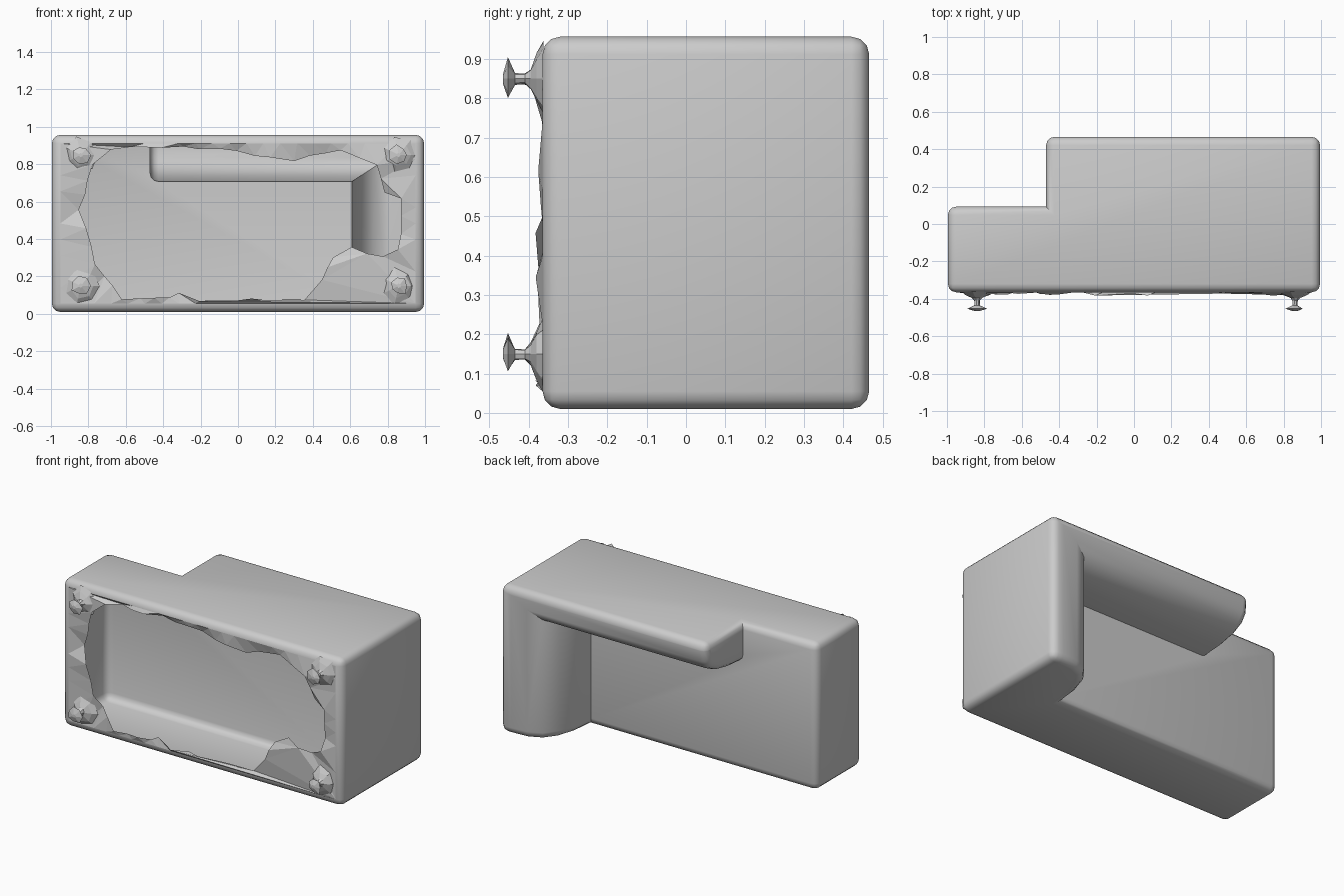
import bpy, bmesh, math, random
from mathutils import Vector

random.seed(4)
if "Cube" in bpy.data.objects:
    bpy.data.objects.remove(bpy.data.objects["Cube"])

grey = bpy.data.materials.new("soft_grey")
grey.use_nodes = True
COLOR = (0.6, 0.6, 0.6, 1)
grey.diffuse_color = COLOR
grey.node_tree.nodes["Principled BSDF"].inputs["Base Color"].default_value = COLOR

SIDE = 0.995                   # half width
LOW, HIGH = 0.01, 0.957        # extent in z
BOTTOM, SEAT, TOP = -0.365, 0.093, 0.466   # levels in y
ROUND = 0.045


def add_object(name, bm):
    mesh = bpy.data.meshes.new(name)
    bmesh.ops.recalc_face_normals(bm, faces=bm.faces)
    bm.to_mesh(mesh)
    bm.free()
    mesh.materials.append(grey)
    obj = bpy.data.objects.new(name, mesh)
    bpy.context.collection.objects.link(obj)
    return obj


def prism(name, outline, along):
    """Extrude a closed outline of 3D points along a vector."""
    bm = bmesh.new()
    face = bm.faces.new([bm.verts.new(p) for p in outline])
    new = bmesh.ops.extrude_face_region(bm, geom=[face])["geom"]
    bmesh.ops.translate(bm, vec=along, verts=[v for v in new if isinstance(v, bmesh.types.BMVert)])
    return add_object(name, bm)


def smooth(obj, angle):
    bpy.ops.object.select_all(action='DESELECT')
    obj.select_set(True)
    bpy.context.view_layer.objects.active = obj
    bpy.ops.object.shade_smooth_by_angle(angle=math.radians(angle))


# Padded cross-section shared by backrest and armrest: (thickness, level)
pad = [(0, -0.05), (0.26, -0.05), (0.24, 0.22), (0.215, 0.34),
       (0.175, 0.42), (0.12, 0.458), (0.05, TOP), (0, TOP)]

body = prism("sofa_shell", [(-SIDE, BOTTOM, LOW), (SIDE, BOTTOM, LOW),
                            (SIDE, SEAT, LOW), (-SIDE, SEAT, LOW)], (0, 0, HIGH - LOW))
backrest = prism("backrest_helper", [(-0.47, y, HIGH - t) for t, y in pad], (0.47 + SIDE, 0, 0))
armrest = prism("armrest_helper", [(SIDE - t * 1.55, y, LOW) for t, y in pad], (0, 0, HIGH - LOW))

# Join the three volumes
for part in (backrest, armrest):
    mod = body.modifiers.new("join", 'BOOLEAN')
    mod.operation, mod.solver, mod.object = 'UNION', 'EXACT', part
bpy.context.view_layer.update()
joined = body.evaluated_get(bpy.context.evaluated_depsgraph_get())
bm = bmesh.new()
bm.from_mesh(joined.to_mesh())
joined.to_mesh_clear()
body.modifiers.clear()
for part in (backrest, armrest):
    bpy.data.objects.remove(part)

# Round the outer edges and open the underside
bmesh.ops.remove_doubles(bm, verts=bm.verts, dist=0.001)
bmesh.ops.dissolve_limit(bm, angle_limit=0.02, verts=bm.verts, edges=bm.edges)
bmesh.ops.recalc_face_normals(bm, faces=bm.faces)
sharp = [e for e in bm.edges if e.is_manifold and e.is_convex and e.calc_face_angle() > 0.85]
bmesh.ops.bevel(bm, geom=sharp, offset=ROUND, offset_type='OFFSET', segments=3,
                profile=0.5, affect='EDGES', clamp_overlap=True)
under = [f for f in bm.faces if f.normal.y < -0.98 and f.calc_center_median().y < BOTTOM + 0.005]
bmesh.ops.delete(bm, geom=under, context='FACES')
bm.to_mesh(body.data)
bm.free()
smooth(body, 40)

# Torn lining left around the open underside
hole = [(-0.77, 0.80), (-0.67, 0.88), (-0.5, 0.895), (-0.3, 0.89), (0, 0.87), (0.18, 0.83),
        (0.3, 0.82), (0.55, 0.88), (0.74, 0.8), (0.79, 0.65), (0.87, 0.62), (0.86, 0.34),
        (0.78, 0.31), (0.6, 0.35), (0.5, 0.31), (0.44, 0.18), (0.36, 0.08), (-0.2, 0.075),
        (-0.31, 0.12), (-0.36, 0.08), (-0.62, 0.085), (-0.76, 0.27), (-0.85, 0.55)]
edge_x, edge_lo, edge_hi = SIDE - ROUND, LOW + ROUND, HIGH - ROUND
bm = bmesh.new()


def loop(points, ragged):
    """Closed edge loop, split into short pieces; ragged loops are jittered."""
    verts = []
    for i, p in enumerate(points):
        a, b = Vector(p), Vector(points[(i + 1) % len(points)])
        count = max(1, round((b - a).length / 0.09))
        for k in range(count):
            x, z = a.lerp(b, k / count)
            y = BOTTOM
            if ragged:
                y += random.uniform(-0.02, 0.025)
                x += random.uniform(-0.01, 0.01)
                z += random.uniform(-0.008, 0.008)
            verts.append(bm.verts.new((x, y, z)))
    return [bm.edges.new((v, verts[(i + 1) % len(verts)])) for i, v in enumerate(verts)]


rim = [(-edge_x, edge_lo), (edge_x, edge_lo), (edge_x, edge_hi), (-edge_x, edge_hi)]
edges = loop(rim, False) + loop(hole, True)
bmesh.ops.triangle_fill(bm, use_beauty=True, edges=edges, normal=(0, -1, 0))
add_object("torn_lining", bm)

# Four small flared feet, turned from a profile
foot = [(0.095, -0.362), (0.065, -0.38), (0.028, -0.395), (0.015, -0.41),
        (0.015, -0.435), (0.052, -0.453), (0.012, -0.466)]
SIDES = 7
for side, x in (("right", -0.84), ("left", 0.86)):
    for end, z in (("front", 0.15), ("back", 0.85)):
        bm = bmesh.new()
        rings = []
        for r, y in foot:
            ring = []
            for i in range(SIDES):
                a = math.tau * i / SIDES
                s = r * random.uniform(0.75, 1.1)
                ring.append(bm.verts.new((x + s * math.cos(a), y, z + s * math.sin(a))))
            rings.append(ring)
        for lower, upper in zip(rings, rings[1:]):
            for i in range(SIDES):
                j = (i + 1) % SIDES
                bm.faces.new((lower[i], lower[j], upper[j], upper[i]))
        bm.faces.new(rings[-1])
        add_object(f"{end}_{side}_foot", bm)
